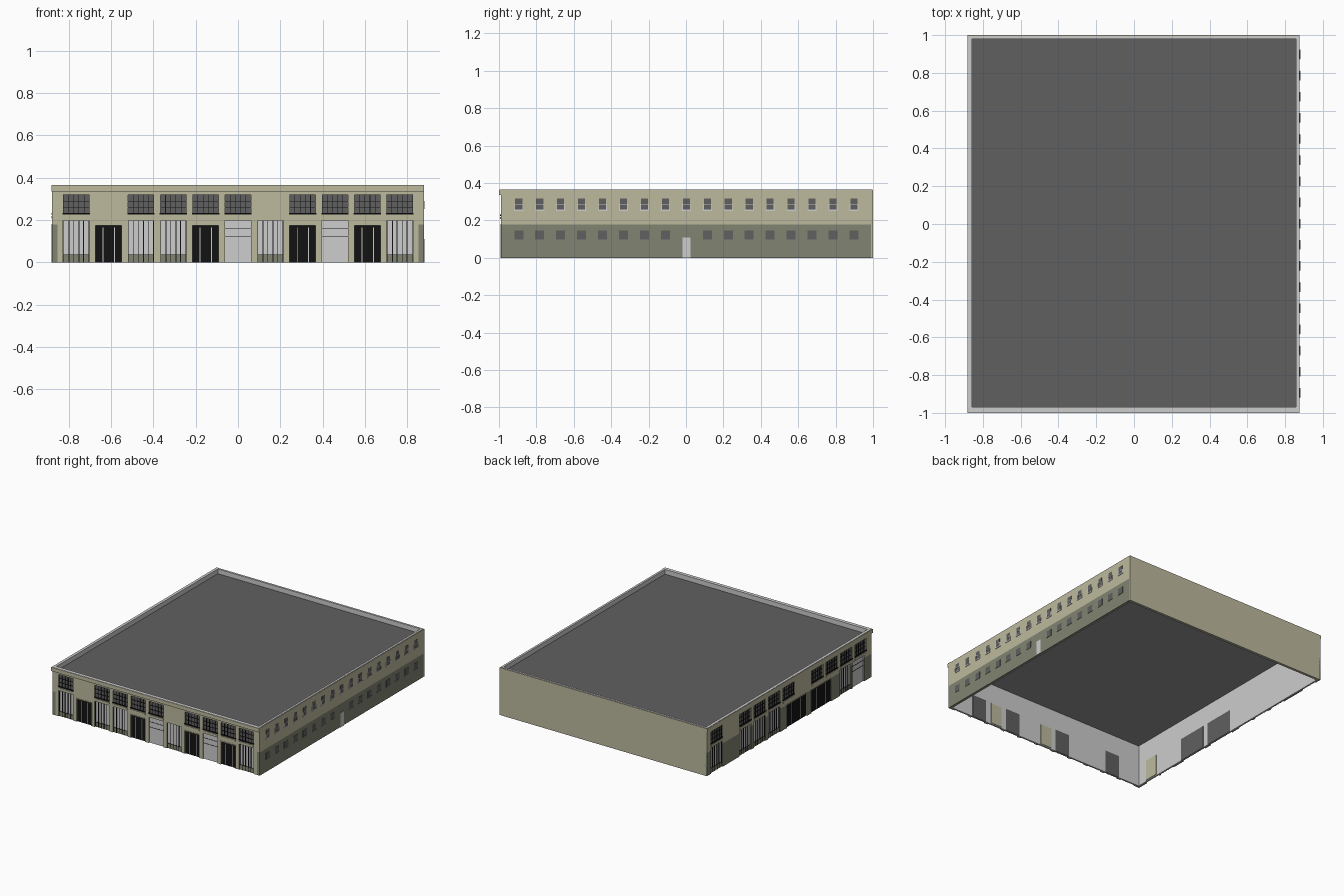
import bpy
import bmesh
from mathutils import Matrix, Vector

if "Cube" in bpy.data.objects:
    bpy.data.objects.remove(bpy.data.objects["Cube"])


def material(name, r, g, b):
    m = bpy.data.materials.new(name)
    m.use_nodes = True
    m.diffuse_color = (r, g, b, 1)
    bsdf = m.node_tree.nodes["Principled BSDF"]
    bsdf.inputs["Base Color"].default_value = (r, g, b, 1)
    bsdf.inputs["Roughness"].default_value = 0.9
    return m


OLIVE, DARK, PALE, GREY, BLACK, CEILING = range(6)
MATS = [
    material("olive_render", 0.51, 0.49, 0.34),
    material("dark_olive_base", 0.22, 0.23, 0.165),
    material("pale_grey", 0.61, 0.61, 0.61),
    material("dark_grey", 0.117, 0.117, 0.117),
    material("black_metal", 0.006, 0.006, 0.006),
    material("ceiling_grey", 0.3, 0.3, 0.3),
]
TOP, BASE, ROOF = 0.363, 0.178, 0.33
SKIN, LINING = 0.012, 0.02


# Wall frames: u runs to the viewer's right, d points out of the wall
def front(u, d, z):
    return Vector((u, -0.99 - d, z))


def left_street(u, d, z):
    return Vector((-0.877 - d, 0.011 - u, z))


def right_side(u, d, z):
    return Vector((0.877 + d, u, z))


def back(u, d, z):
    return Vector((-u, 1 + d, z))


class Part:
    """One object gathered from boxes given in a wall frame."""

    def __init__(self, name, place):
        self.name, self.place, self.bm = name, place, bmesh.new()

    def box(self, u0, u1, d0, d1, z0, z1, mat):
        a, b = self.place(u0, d0, z0), self.place(u1, d1, z1)
        size = [abs(q - p) for p, q in zip(a, b)]
        mtx = Matrix.Translation((a + b) / 2) @ Matrix.Diagonal((*size, 1))
        verts = bmesh.ops.create_cube(self.bm, size=1, matrix=mtx)["verts"]
        for f in {f for v in verts for f in v.link_faces}:
            f.material_index = mat

    def finish(self):
        me = bpy.data.meshes.new(self.name)
        self.bm.to_mesh(me)
        self.bm.free()
        for m in MATS:
            me.materials.append(m)
        bpy.context.collection.objects.link(bpy.data.objects.new(self.name, me))


def wall_with_holes(part, half, holes, d0, d1, colour):
    """Fill a wall with boxes, leaving the holes (u0, u1, z0, z1) open."""
    us = sorted({-half, half, 0.024 - half, half - 0.024} | {u for h in holes for u in h[:2]})
    zs = sorted({0, BASE, TOP} | {z for h in holes for z in h[2:]})
    for z0, z1 in zip(zs, zs[1:]):
        run = None
        for u0, u1 in zip(us, us[1:]):
            u, z = (u0 + u1) / 2, (z0 + z1) / 2
            solid = not any(h[0] < u < h[1] and h[2] < z < h[3] for h in holes)
            mat = colour(u, z)
            if run and (not solid or mat != run[2]):
                part.box(run[0], run[1], d0, d1, z0, z1, run[2])
                run = None
            if solid:
                run = [run[0] if run else u0, u1, mat]
        if run:
            part.box(run[0], run[1], d0, d1, z0, z1, run[2])


def shopfront(p, u0, u1, z1):
    w = u1 - u0
    p.box(u0, u1, -0.012, -0.010, 0, z1, PALE)
    p.box(u0, u1, -0.010, -0.008, 0, 0.036, DARK)
    for t in (0.015, 0.22, 0.4, 0.6, 0.78, 0.985):
        p.box(u0 + w * t - 0.0018, u0 + w * t + 0.0018, -0.010, -0.006, 0, z1, BLACK)
    for z in (0.036, z1 - 0.002):
        p.box(u0, u1, -0.010, -0.007, z - 0.001, z + 0.001, BLACK)


def dark_door(p, u0, u1, z1):
    w = u1 - u0
    p.box(u0, u1, -0.012, -0.008, 0, z1, BLACK)
    p.box(u0, u1, -0.022, -0.020, 0, z1, GREY)
    for t in (0.29, 0.73):
        p.box(u0 + w * t - 0.0022, u0 + w * t + 0.0022, -0.008, -0.006, 0, z1 - 0.01, PALE)
    # Raised surround
    p.box(u0 - 0.006, u0, 0, 0.003, 0, z1 + 0.006, OLIVE)
    p.box(u1, u1 + 0.006, 0, 0.003, 0, z1 + 0.006, OLIVE)
    p.box(u0, u1, -0.012, 0.003, z1, z1 + 0.006, OLIVE)


def shutter(p, u0, u1, z1):
    # Pale roller shutter, with an olive panel on the inner side
    p.box(u0, u1, -0.014, -0.009, 0, z1, PALE)
    p.box(u0 + 0.012, u1 - 0.016, -0.024, -0.019, 0.008, z1 - 0.03, OLIVE)
    for z in (0.12, 0.16):
        p.box(u0, u1, -0.009, -0.007, z - 0.001, z + 0.001, BLACK)


def grid_window(p, u0, u1, z0, z1):
    p.box(u0, u1, -0.012, -0.010, z0, z1, GREY)
    for i in range(6):
        u = u0 + (u1 - u0) * i / 5
        p.box(u - 0.0013, u + 0.0013, -0.010, -0.006, z0, z1, BLACK)
    for i in range(4):
        z = z0 + (z1 - z0) * i / 3
        p.box(u0, u1, -0.010, -0.006, z - 0.0013, z + 0.0013, BLACK)
    # Window rail and the sill block beneath it
    p.box(u0 - 0.003, u1 + 0.003, 0, 0.004, z0, z0 + 0.008, BLACK)
    p.box(u0, u1, 0, 0.004, z0 - 0.018, z0 - 0.006, OLIVE)


def facade(name, place, half, pitch, width, doors, base_mat):
    """doors: (bay position, width in bays, kind)."""
    kinds = {"shop": (shopfront, 0.197), "dark": (dark_door, 0.174), "shutter": (shutter, 0.197)}
    low = []
    for bay, scale, kind in doors:
        c, w = (bay - 5) * pitch, width * scale / 2
        low.append((c - w, c + w, 0, kinds[kind][1], kind))
    high = [((b - 5) * pitch - width / 2, (b - 5) * pitch + width / 2, 0.225, 0.32)
            for b in range(11) if b not in (1, 6)]

    skin = Part(name + "_wall", place)
    wall_with_holes(skin, half, [h[:4] for h in low] + high, -SKIN, 0,
                    lambda u, z: (DARK if abs(u) > half - 0.024 else base_mat) if z < BASE else OLIVE)
    skin.box(SKIN - half, half - SKIN, -LINING, -SKIN, 0, TOP, PALE)
    skin.finish()

    fittings = Part(name + "_doors", place)
    for u0, u1, _, z1, kind in low:
        kinds[kind][0](fittings, u0, u1, z1)
    fittings.finish()
    glazing = Part(name + "_upper_windows", place)
    for h in high:
        grid_window(glazing, *h)
    glazing.finish()


# Street facades
facade("front", front, 0.877, 0.1527, 0.123,
       [(b, 1, "shop") for b in (0, 2, 3, 6, 10)] + [(b, 1, "dark") for b in (1, 4, 7, 9)]
       + [(b, 1, "shutter") for b in (5, 8)], OLIVE)
facade("left_street", left_street, 0.989, 0.174, 0.14,
       [(b, 1, "shop") for b in (0, 2, 3, 4, 8.95)] + [(5.57, 1.75, "dark"), (7.26, 1.75, "dark")]
       + [(9.85, 1, "shutter")], DARK)

# Cornice along both streets
cornice = Part("cornice", front)
cornice.box(-0.881, 0.877, 0, 0.01, 0.335, 0.364, OLIVE)
cornice.place = left_street
cornice.box(-0.989, 1.001, 0, 0.004, 0.335, 0.364, OLIVE)
cornice.finish()

# Pale coping on top of the parapet
coping = Part("parapet_coping", front)
coping.box(-0.877, 0.877, -LINING, 0.007, TOP, 0.366, PALE)
coping.place = left_street
coping.box(-0.985, 0.985, -LINING, 0.001, TOP, 0.366, PALE)
coping.place = right_side
coping.box(-0.985, 0.985, -LINING, -0.004, TOP, 0.366, PALE)
coping.place = back
coping.box(-0.873, 0.877, -LINING, -0.004, TOP, 0.366, PALE)
coping.finish()

# Plain back wall and two-tone side wall
for name, place, half, lower in (("back_wall", back, 0.877, OLIVE), ("right_wall", right_side, 0.988, DARK)):
    wall = Part(name, place)
    wall_with_holes(wall, half, [], -SKIN, 0, lambda u, z: lower if z < BASE else OLIVE)
    wall.box(-half + SKIN, half - SKIN, -LINING, -SKIN, 0, TOP, PALE)
    wall.finish()

# Side windows and side door
side = Part("right_windows", right_side)
for i in range(-8, 9):
    y = i * 0.112 + 0.002
    side.box(y - 0.019, y + 0.019, 0, 0.0015, 0.258, 0.318, GREY)
    side.box(y - 0.021, y + 0.021, 0, 0.003, 0.285, 0.289, PALE)
    side.box(y - 0.025, y + 0.025, 0, 0.004, 0.251, 0.258, PALE)
    for s in (-0.021, 0.021):
        side.box(y + s - 0.002, y + s + 0.002, 0, 0.003, 0.258, 0.287, PALE)
    if i:
        side.box(y - 0.024, y + 0.024, 0, 0.0015, 0.097, 0.145, GREY)
        side.box(y - 0.026, y + 0.026, 0, 0.003, 0.093, 0.097, DARK)
side.finish()
door = Part("right_door", right_side)
door.box(-0.022, 0.026, 0, 0.002, 0, 0.113, DARK)
door.box(-0.019, 0.023, 0.002, 0.004, 0, 0.11, PALE)
door.finish()

# Flat roof behind the parapet, with a lighter ceiling beneath
roof = Part("roof", lambda u, d, z: Vector((u, d, z)))
roof.box(-0.86, 0.86, -0.973, 0.983, ROOF - 0.003, ROOF, GREY)
roof.box(-0.86, 0.86, -0.973, 0.983, ROOF - 0.006, ROOF - 0.003, CEILING)
roof.finish()
